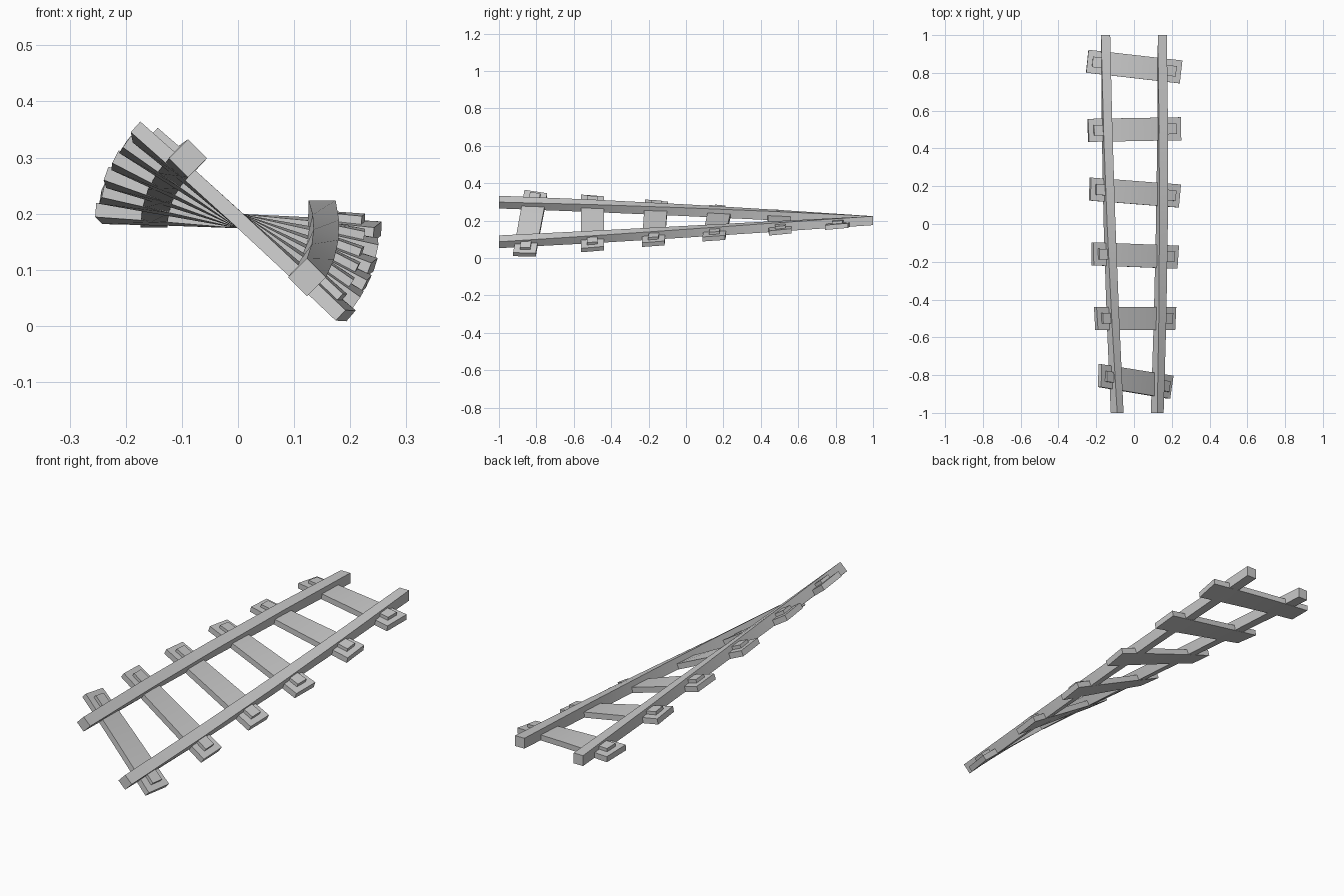
import bpy, bmesh
from math import radians, sin, cos
from mathutils import Matrix, Vector

if "Cube" in bpy.data.objects:
    bpy.data.objects.remove(bpy.data.objects["Cube"])

AXIS_Z = 0.1755          # height of the twist axis
TWIST = radians(45)      # total twist from back to front


def twist(p):
    a = (1 - p.y) / 2 * TWIST
    return Vector((p.x * cos(a) + p.z * sin(a), p.y,
                   AXIS_Z - p.x * sin(a) + p.z * cos(a)))


def twisted_box(name, lo, hi, cuts=(1, 1), place=Matrix()):
    """Box from lo to hi, sliced along x and y, placed, then twisted about y."""
    bm = bmesh.new()
    size = [b - a for a, b in zip(lo, hi)]
    mid = [(a + b) / 2 for a, b in zip(lo, hi)]
    bmesh.ops.create_cube(bm, size=1, matrix=Matrix.Translation(mid) @ Matrix.Diagonal((*size, 1)))
    for axis, n in enumerate(cuts):
        normal = Vector((axis == 0, axis == 1, 0))
        for i in range(1, n):
            co = Vector(mid)
            co[axis] = lo[axis] + size[axis] * i / n
            bmesh.ops.bisect_plane(bm, geom=bm.verts[:] + bm.edges[:] + bm.faces[:],
                                   plane_co=co, plane_no=normal)
    for v in bm.verts:
        v.co = twist(place @ v.co)
    mesh = bpy.data.meshes.new(name)
    bm.to_mesh(mesh)
    bm.free()
    obj = bpy.data.objects.new(name, mesh)
    bpy.context.collection.objects.link(obj)
    bpy.ops.object.select_all(action='DESELECT')
    obj.select_set(True)
    bpy.context.view_layer.objects.active = obj
    bpy.ops.object.shade_smooth_by_angle(angle=radians(30))
    return obj


# Two square rails running the full length
for side, x in (("left", -0.15), ("right", 0.15)):
    twisted_box(f"rail_{side}", (x - 0.024, -1, 0), (x + 0.024, 1, 0.048), (1, 4))

# Slightly skewed sleepers, each with a fastening pad outside either rail
for i, skew in enumerate((-7, 0, -2, -4.2, 1, -6.5)):
    y = (i - 2.5) / 3
    place = Matrix.Translation((0, y, 0)) @ Matrix.Rotation(radians(skew), 4, 'Z')
    twisted_box(f"sleeper_{i + 1}", (-0.25, -0.061, -0.0015), (0.25, 0.061, 0.024), (4, 1), place)
    for side, x0, x1 in (("left", -0.223, -0.16), ("right", 0.16, 0.223)):
        twisted_box(f"pad_{side}_{i + 1}", (x0, -0.028, 0.015), (x1, 0.028, 0.039), (1, 1), place)
